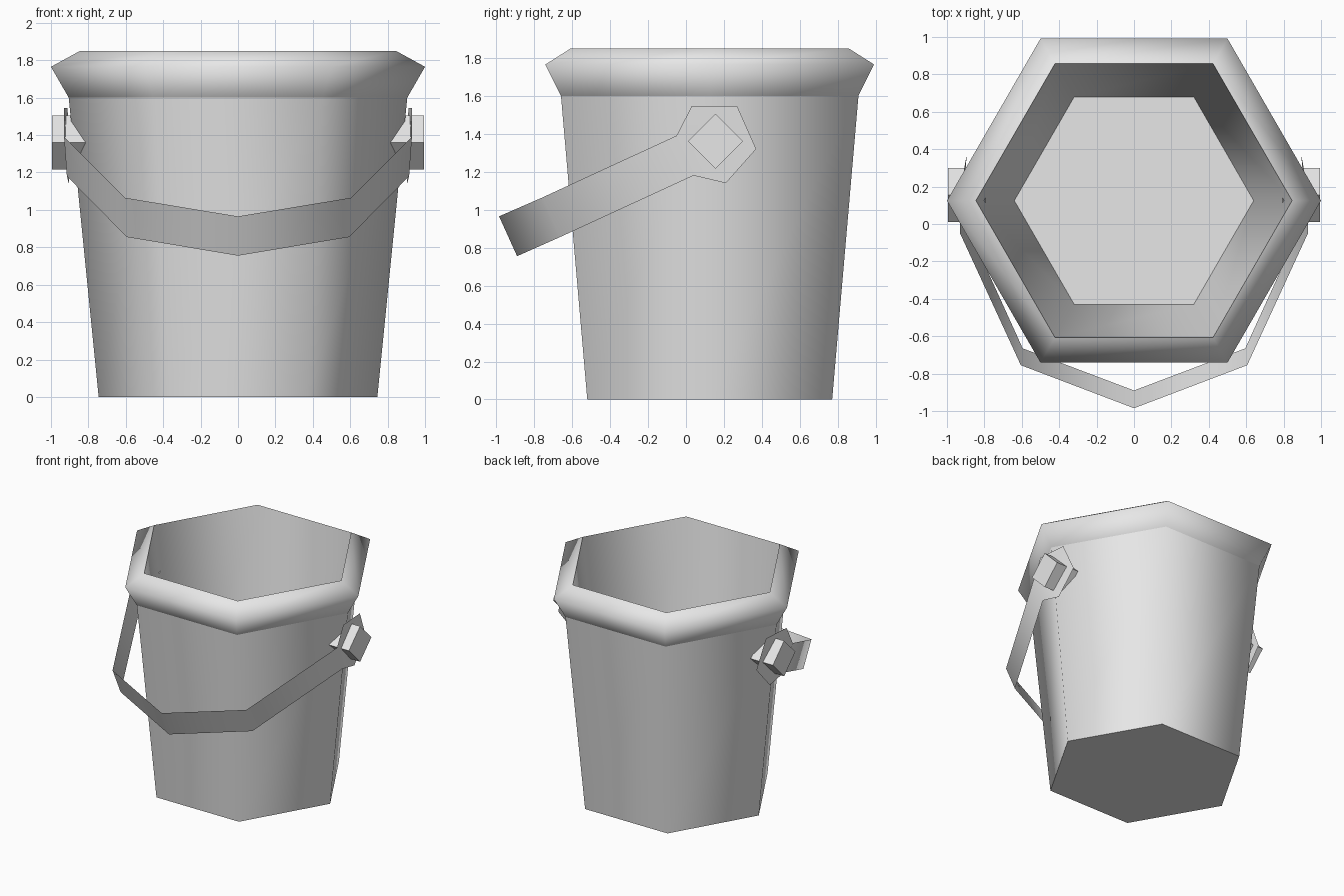
import bpy, bmesh
from math import cos, sin, tau, pi

cube = bpy.data.objects.get("Cube")
if cube:
    bpy.data.objects.remove(cube, do_unlink=True)

SIDES = 6
CENTRE_Y = 0.125

grey = bpy.data.materials.new("plain_grey")
grey.use_nodes = True
grey.diffuse_color = (0.8, 0.8, 0.8, 1)
grey.node_tree.nodes["Principled BSDF"].inputs["Base Color"].default_value = (0.8, 0.8, 0.8, 1)


def finish(name, bm):
    """Turn a bmesh into a named, coloured object."""
    bmesh.ops.recalc_face_normals(bm, faces=bm.faces)
    mesh = bpy.data.meshes.new(name)
    bm.to_mesh(mesh)
    bm.free()
    mesh.materials.append(grey)
    obj = bpy.data.objects.new(name, mesh)
    bpy.context.collection.objects.link(obj)
    return obj


# Bucket: six-sided lathe; each ring is radius, height, sharp
profile = [
    (0.745, 0.0, True),     # base
    (0.905, 1.6, True),     # under the rim
    (1.0, 1.765, False),    # widest part of the rim
    (0.845, 1.85, True),    # mouth
    (0.64, 0.08, True),     # inner floor
]
bm = bmesh.new()
rings = []
for radius, z, sharp in profile:
    rings.append([bm.verts.new((radius * cos(tau * i / SIDES),
                                CENTRE_Y + radius * sin(tau * i / SIDES), z))
                  for i in range(SIDES)])
for low, high in zip(rings, rings[1:]):
    for i in range(SIDES):
        j = (i + 1) % SIDES
        bm.faces.new((low[i], low[j], high[j], high[i])).smooth = True
bm.faces.new(rings[0])
bm.faces.new(rings[-1])
for ring, (radius, z, sharp) in zip(rings, profile):
    for i in range(SIDES):
        bm.edges.get((ring[i], ring[(i + 1) % SIDES])).smooth = not sharp
finish("bucket", bm)

# Handle: thin tilted strap ending in a flat ear, mirrored to the other side
strap_top = [(0, -0.985, 0.965), (0.605, -0.755, 1.065), (0.93, -0.05, 1.39)]
strap_low = [(0, -0.89, 0.755), (0.595, -0.665, 0.855), (0.915, 0.04, 1.18)]
ear_tip = [(0.904, 0.21, 1.14), (0.895, 0.37, 1.32),
           (0.912, 0.27, 1.545), (0.93, 0.03, 1.545)]
bm = bmesh.new()
top = [bm.verts.new(p) for p in strap_top]
low = [bm.verts.new(p) for p in strap_low]
for i in range(2):
    bm.faces.new((low[i], low[i + 1], top[i + 1], top[i]))
bm.faces.new([low[-1]] + [bm.verts.new(p) for p in ear_tip] + [top[-1]])
for face in bm.faces:
    face.smooth = True
handle = finish("handle", bm)
handle.modifiers.new("mirror", 'MIRROR').use_clip = True

# Pegs: square diamond pins through the ears into the wall
for side, sign in (("left", 1), ("right", -1)):
    bpy.ops.mesh.primitive_cylinder_add(
        vertices=4, radius=0.145, depth=0.2,
        location=(sign * 0.895, 0.155, 1.36), rotation=(0, pi / 2, 0))
    peg = bpy.context.object
    peg.name = side + "_peg"
    peg.data.materials.append(grey)
